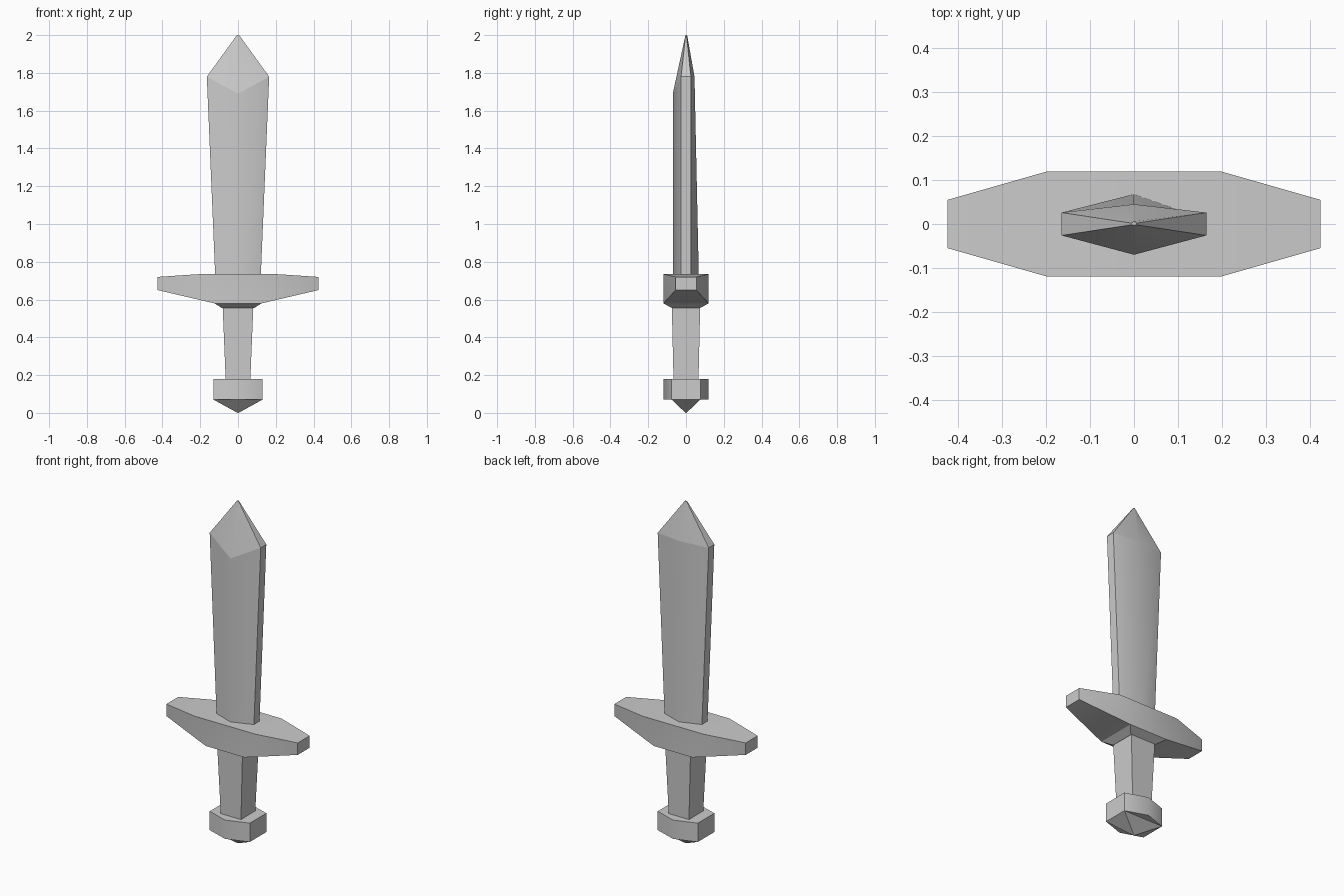
import bpy, math

if "Cube" in bpy.data.objects:
    bpy.data.objects.remove(bpy.data.objects["Cube"])


def loft(name, rings, angle=40, sharp_ring=None):
    """Skin a list of equal-length point rings and cap both ends."""
    n = len(rings[0])
    verts = [p for r in rings for p in r]
    faces = [(k * n + i, k * n + (i + 1) % n, (k + 1) * n + (i + 1) % n, (k + 1) * n + i)
             for k in range(len(rings) - 1) for i in range(n)]
    last = (len(rings) - 1) * n
    faces += [tuple(range(n))[::-1], tuple(range(last, last + n))]
    me = bpy.data.meshes.new(name)
    me.from_pydata(verts, [], faces)
    ob = bpy.data.objects.new(name, me)
    bpy.context.collection.objects.link(ob)
    # consistent outward normals
    import bmesh
    bm = bmesh.new()
    bm.from_mesh(me)
    bmesh.ops.recalc_face_normals(bm, faces=bm.faces)
    bm.to_mesh(me)
    bm.free()
    bpy.ops.object.select_all(action='DESELECT')
    ob.select_set(True)
    bpy.context.view_layer.objects.active = ob
    bpy.ops.object.shade_smooth_by_angle(angle=math.radians(angle))
    if sharp_ring is not None:
        for e in me.edges:
            if all(v // n == sharp_ring for v in e.vertices):
                e.use_edge_sharp = True
    return ob


def rect(x, y, z):
    return [(-x, -y, z), (x, -y, z), (x, y, z), (-x, y, z)]


def hexagon(x, y, front, back, z, zf=None):
    """Flat sides at +-x, ridges at the front and back middle."""
    return [(-x, -y, z), (0, -front, z if zf is None else zf), (x, -y, z),
            (x, y, z), (0, back, z), (-x, y, z)]


def station(xt, zt, xb, zb, y):
    """One crosswise section of the guard."""
    return [(xt, -y, zt), (xt, y, zt), (xb, y, zb), (xb, -y, zb)]


# blade with pointed tip; its front ridge ends lower than the back one
loft("blade", [hexagon(0.12, 0.026, 0.07, 0.068, 0.71),
               hexagon(0.165, 0.026, 0.07, 0.045, 1.78, 1.69),
               hexagon(0.006, 0.002, 0.003, 0.006, 2.0)], sharp_ring=1)

# crossguard
loft("guard", [station(s * a, b, s * c, d, y) for s, a, b, c, d, y in (
    (-1, 0.425, 0.72, 0.425, 0.65, 0.055),
    (-1, 0.197, 0.735, 0.125, 0.58, 0.12),
    (1, 0.197, 0.735, 0.125, 0.58, 0.12),
    (1, 0.425, 0.72, 0.425, 0.65, 0.055))])

# tapered collar under the guard
loft("collar", [rect(0.085, 0.075, 0.555), rect(0.125, 0.12, 0.58)], 20)

# grip
loft("grip", [rect(0.065, 0.066, 0.17), rect(0.081, 0.075, 0.56)])

# pommel block and its bottom point
loft("pommel", [hexagon(0.13, 0.076, 0.12, 0.12, 0.07),
                hexagon(0.13, 0.076, 0.12, 0.12, 0.18)])
loft("pommel_point", [rect(0.002, 0.002, 0.0), rect(0.13, 0.076, 0.07)], 20)
